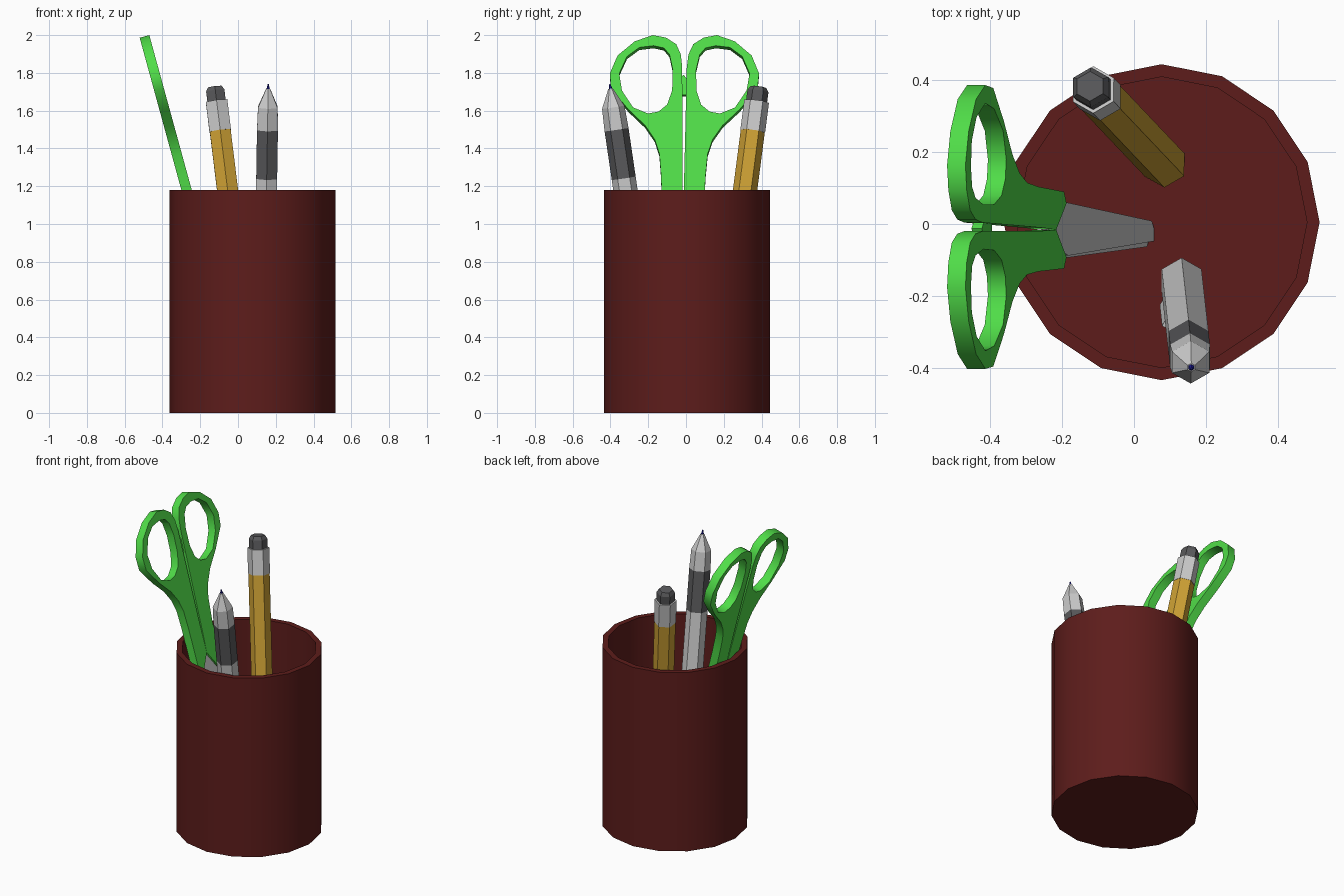
import bpy, bmesh, math
from mathutils import Vector, Matrix

if "Cube" in bpy.data.objects:
    bpy.data.objects.remove(bpy.data.objects["Cube"])


def material(name, rgb):
    m = bpy.data.materials.new(name)
    m.diffuse_color = (*rgb, 1)
    m.use_nodes = True
    m.node_tree.nodes["Principled BSDF"].inputs["Base Color"].default_value = m.diffuse_color
    return m


RED = material("dark_red", (0.11, 0.012, 0.011))
GREEN = material("green", (0.08, 0.72, 0.065))
YELLOW = material("yellow", (0.62, 0.36, 0.035))
DARK = material("dark_grey", (0.1, 0.1, 0.105))
BLUE = material("blue", (0.01, 0.01, 0.3))


def finish(bm, name, mat=None, smooth=None):
    bmesh.ops.recalc_face_normals(bm, faces=bm.faces)
    mesh = bpy.data.meshes.new(name)
    bm.to_mesh(mesh)
    bm.free()
    ob = bpy.data.objects.new(name, mesh)
    bpy.context.collection.objects.link(ob)
    if mat:
        mesh.materials.append(mat)
    if smooth:
        bpy.ops.object.select_all(action='DESELECT')
        ob.select_set(True)
        bpy.context.view_layer.objects.active = ob
        bpy.ops.object.shade_smooth_by_angle(angle=math.radians(smooth))
    return ob


def loft(name, rings, sides, matrix, mat=None, smooth=None):
    """Rings of (height, radius) joined into a capped solid."""
    bm = bmesh.new()
    loops = []
    for h, r in rings:
        angles = [math.tau * i / sides + math.pi / 2 for i in range(sides)]
        loops.append([bm.verts.new(matrix @ Vector((r * math.cos(a), r * math.sin(a), h)))
                      for a in angles])
    for lo, hi in zip(loops, loops[1:]):
        for i in range(sides):
            j = (i + 1) % sides
            bm.faces.new((lo[i], lo[j], hi[j], hi[i]))
    bm.faces.new(loops[0])
    bm.faces.new(loops[-1])
    return finish(bm, name, mat, smooth)


def lean(base, top):
    """Matrix placing local z along the line from base to top."""
    base, top = Vector(base), Vector(top)
    turn = Vector((0, 0, 1)).rotation_difference(top - base)
    return Matrix.Translation(base) @ turn.to_matrix().to_4x4()


# Cup: 16-sided, hollow, with a thin floor
loft("cup", [(0, 0.44), (1.18, 0.44), (1.18, 0.405), (0.03, 0.405)], 16,
     Matrix.Translation((0.077, 0.005, 0)), RED, 35)

# Pencil with ferrule and eraser
m = lean((0.085, 0.165, 0.04), (-0.122, 0.383, 1.72))
loft("pencil_body", [(0, 0.064), (1.475, 0.064)], 6, m, YELLOW)
loft("pencil_ferrule", [(1.475, 0.066), (1.635, 0.066)], 6, m)
loft("pencil_eraser", [(1.635, 0.056), (1.69, 0.056), (1.712, 0.042)], 6, m, DARK)

# Pen, point up, with grip and clip
m = lean((0.132, -0.153, 0.04), (0.16, -0.403, 1.74))
loft("pen_body", [(0, 0.055), (0.03, 0.064), (1.215, 0.064)], 6, m)
loft("pen_grip", [(1.215, 0.064), (1.475, 0.064)], 6, m, DARK)
loft("pen_collar", [(1.475, 0.064), (1.595, 0.06)], 6, m)
loft("pen_cone", [(1.595, 0.06), (1.695, 0.012)], 6, m)
loft("pen_tip", [(1.695, 0.009), (1.72, 0.003)], 6, m, BLUE)
bm = bmesh.new()
bmesh.ops.create_cube(bm, size=1, matrix=m @ Matrix.Rotation(math.radians(-30), 4, 'Z')
                      @ Matrix.Translation((0, -0.07, 0.25))
                      @ Matrix.Diagonal((0.04, 0.035, 0.4, 1)))
finish(bm, "pen_clip")

# Scissors lie in a plane leaning toward -x
LEAN = 0.274
NORMAL = Vector((1, 0, LEAN)).normalized()


def plate(name, outlines, side, thick, offset=0, mat=None, smooth=None):
    """Extrude (y, z) outlines, the later ones being holes, in the leaning plane."""
    bm = bmesh.new()
    for pts in outlines:
        vs = [bm.verts.new(Vector((0.051 - LEAN * z, side * y - 0.028 + 0.011 * z, z))
                           + NORMAL * (offset - thick / 2)) for y, z in pts]
        for a, b in zip(vs, vs[1:] + vs[:1]):
            bm.edges.new((a, b))
    bmesh.ops.triangle_fill(bm, use_beauty=True, edges=bm.edges[:])
    bmesh.ops.dissolve_limit(bm, angle_limit=0.01, verts=[], edges=bm.edges[:])
    out = bmesh.ops.extrude_face_region(bm, geom=bm.faces[:])
    moved = [g for g in out["geom"] if isinstance(g, bmesh.types.BMVert)]
    bmesh.ops.translate(bm, verts=moved, vec=NORMAL * thick)
    return finish(bm, name, mat, smooth)


handle = [(0.0, 1.07), (0.004, 1.2), (0.008, 1.5), (0.012, 1.82), (0.02, 1.89),
          (0.045, 1.945), (0.10, 1.98), (0.17, 1.993), (0.265, 1.96), (0.355, 1.885),
          (0.395, 1.79), (0.388, 1.71), (0.295, 1.60), (0.205, 1.515), (0.153, 1.44),
          (0.128, 1.365), (0.118, 1.25), (0.107, 0.99), (0.075, 0.965)]
hole = [(0.165, 1.937), (0.11, 1.925), (0.08, 1.89), (0.062, 1.81), (0.064, 1.70),
        (0.09, 1.625), (0.135, 1.588), (0.19, 1.578), (0.27, 1.61), (0.33, 1.70),
        (0.345, 1.79), (0.305, 1.88), (0.24, 1.928)]
blade = [(0.082, 1.0), (0.036, 0.05), (0.012, 0.025), (-0.02, 0.025), (-0.07, 0.9),
         (-0.03, 1.1), (0.03, 1.15)]
for side, label in ((1, "right"), (-1, "left")):
    plate("scissor_handle_" + label, [handle, hole], side, 0.053, 0, GREEN, 40)
    plate("scissor_blade_" + label, [blade], side, 0.012, 0.007 * side)

# Small stop between the handles
plate("scissor_stop", [[(-0.02, 1.68), (0.014, 1.68), (0.014, 1.765), (-0.004, 1.785),
                        (-0.02, 1.775)]], 1, 0.03, 0, GREEN)
